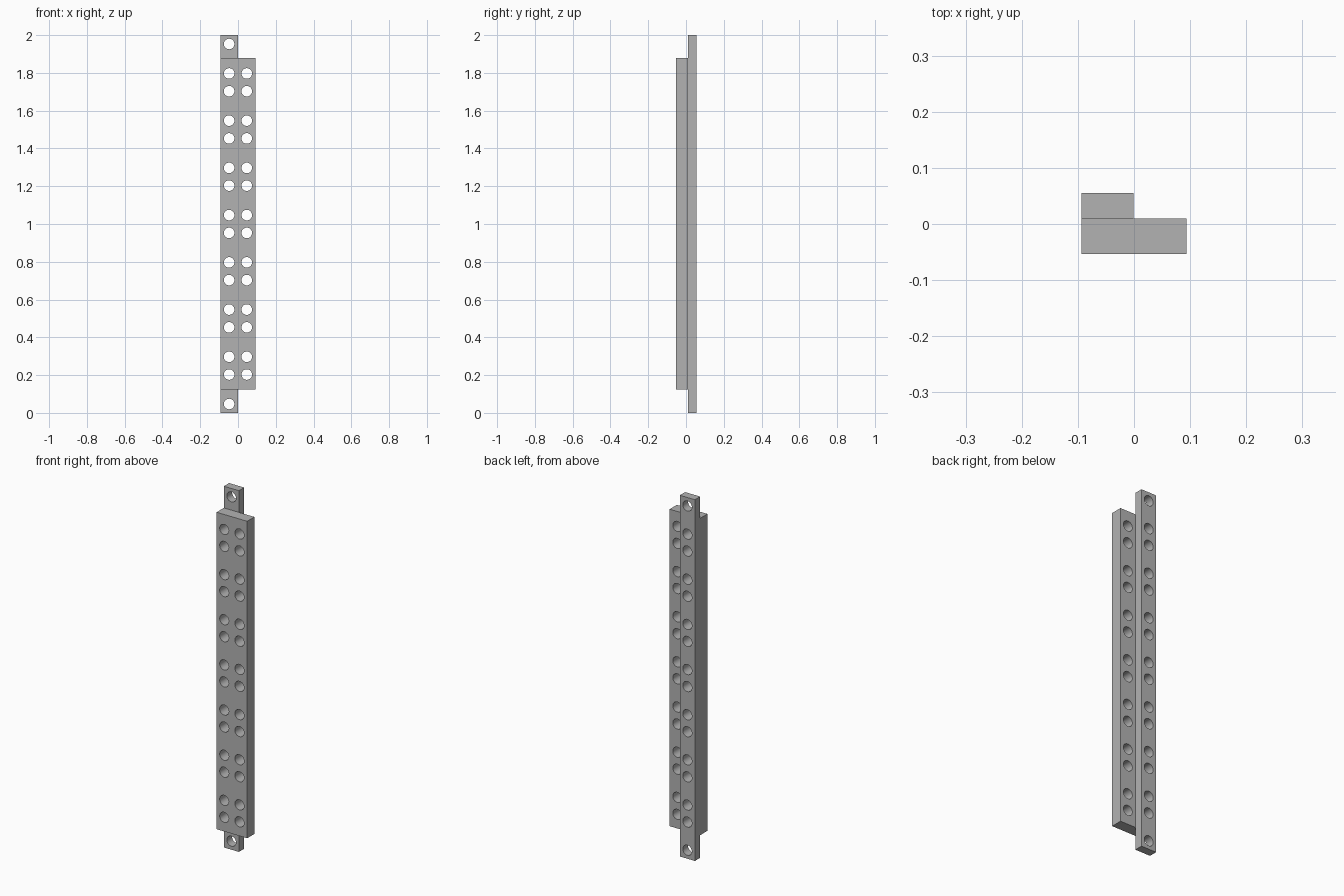
import bpy
import bmesh
from mathutils import Matrix, Vector

if "Cube" in bpy.data.objects:
    bpy.data.objects.remove(bpy.data.objects["Cube"], do_unlink=True)

grey = bpy.data.materials.new("plain grey")
grey.use_nodes = True
grey.diffuse_color = (0.45, 0.45, 0.45, 1)
grey.node_tree.nodes["Principled BSDF"].inputs["Base Color"].default_value = grey.diffuse_color

HOLE_RADIUS = 0.028
COLUMNS = (-0.047, 0.0465)
PAIR_HEIGHTS = [0.25 * i + offset for i in range(1, 8) for offset in (-0.047, 0.047)]


def new_object(name, bm):
    mesh = bpy.data.meshes.new(name)
    bm.to_mesh(mesh)
    bm.free()
    obj = bpy.data.objects.new(name, mesh)
    bpy.context.collection.objects.link(obj)
    return obj


def box(name, low, high):
    low, high = Vector(low), Vector(high)
    bm = bmesh.new()
    bmesh.ops.create_cube(bm, size=1, matrix=Matrix.Translation((low + high) / 2)
                          @ Matrix.Diagonal((*(high - low), 1)))
    obj = new_object(name, bm)
    obj.data.materials.append(grey)
    return obj


def drill(obj, centres):
    """Cut round through holes along y at the given (x, z) centres."""
    bm = bmesh.new()
    for x, z in centres:
        bmesh.ops.create_cone(bm, cap_ends=True, segments=32, radius1=HOLE_RADIUS,
                              radius2=HOLE_RADIUS, depth=0.3,
                              matrix=Matrix.Translation((x, 0, z)) @ Matrix.Rotation(1.570796, 4, "X"))
    cutter = new_object(obj.name + "_cutter", bm)
    cutter.data.materials.append(grey)
    cutter.hide_render = True
    mod = obj.modifiers.new("holes", "BOOLEAN")
    mod.operation = "DIFFERENCE"
    mod.solver = "EXACT"
    mod.object = cutter
    bpy.ops.object.select_all(action="DESELECT")
    bpy.context.view_layer.objects.active = obj
    obj.select_set(True)
    bpy.ops.object.modifier_apply(modifier=mod.name)
    bpy.data.objects.remove(cutter, do_unlink=True)
    bpy.ops.object.shade_smooth_by_angle(angle=0.6)


# Wide front plate with two columns of paired holes
front_plate = box("front_plate", (-0.0935, -0.0535, 0.125), (0.0935, 0.0095, 1.88))
drill(front_plate, [(x, z) for x in COLUMNS for z in PAIR_HEIGHTS])

# Long narrow back bar, with an extra hole at each protruding end
back_bar = box("back_bar", (-0.0935, 0.0095, 0), (-0.001, 0.0555, 2))
drill(back_bar, [(COLUMNS[0], z) for z in [0.047] + PAIR_HEIGHTS + [1.953]])
